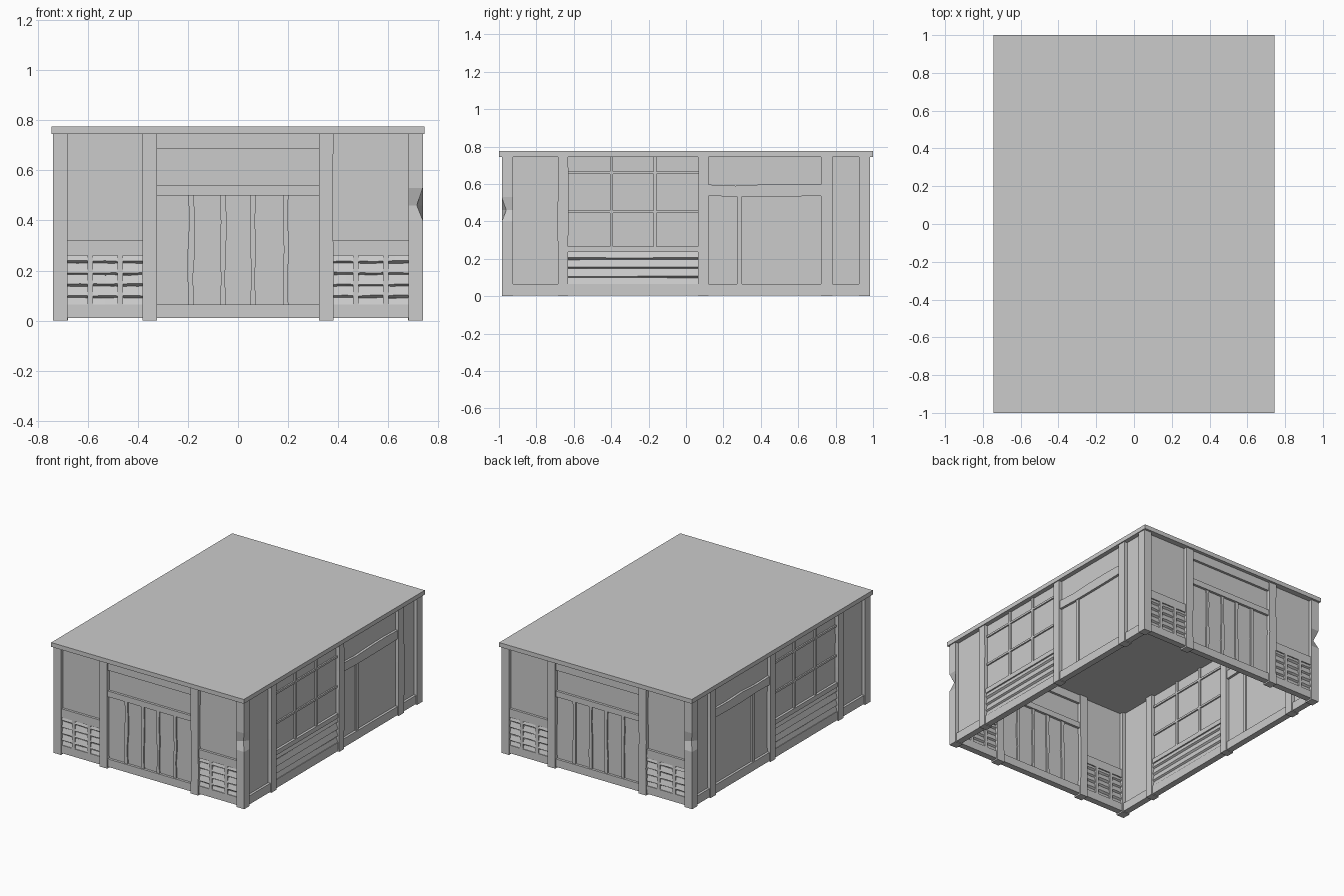
import bpy, bmesh, math, random
from mathutils import Matrix, Vector

random.seed(4)
cube = bpy.data.objects.get("Cube")
if cube:
    bpy.data.objects.remove(cube)

grey = bpy.data.materials.new("plain_grey")
grey.use_nodes = True
COLOUR = (0.6, 0.6, 0.6, 1)
grey.diffuse_color = COLOUR
grey.node_tree.nodes["Principled BSDF"].inputs["Base Color"].default_value = COLOUR

POST, RAIL, STRIP, PANEL = 0.06, 0.044, 0.03, 0.01   # depths of the wall layers
TOP, BASE = 0.747, 0.065                             # wall top, sill top


def loft(bm, rings):
    """Skin a row of equal rings and close both ends."""
    rows = [[bm.verts.new(p) for p in ring] for ring in rings]
    n = len(rows[0])
    for a, b in zip(rows, rows[1:]):
        for i in range(n):
            bm.faces.new((a[i], a[(i + 1) % n], b[(i + 1) % n], b[i]))
    bm.faces.new(rows[0][::-1])
    bm.faces.new(rows[-1])


def bar(bm, u0, u1, z0, z1, depth, wobble=0.0):
    """Beam in the wall plane, hand-hewn along its length when wobble is set."""
    upright = (z1 - z0) > (u1 - u0)
    steps = 4 if wobble else 1
    rings, h = [], depth / 2
    for i in range(steps + 1):
        t = i / steps
        j, k = (random.uniform(-wobble, wobble) if 0 < i < steps else 0 for _ in "ab")
        if upright:
            z, a, b = z0 + t * (z1 - z0), u0 + j, u1 + k
            rings.append([(a, -h, z), (b, -h, z), (b, h, z), (a, h, z)])
        else:
            u, a, b = u0 + t * (u1 - u0), z0 + j, z1 + k
            rings.append([(u, -h, a), (u, -h, b), (u, h, b), (u, h, a)])
    loft(bm, rings)


def slats(bm, u0, u1, z0, z1, count):
    """Stack of boards with undercut lower edges, on both sides of the wall."""
    step = (z1 - z0) / count
    for i in range(count):
        z = z0 + i * step
        side = [(0.006, z), (0.02, z + 0.009), (0.009, z + step)]
        prof = [(-d, h) for d, h in side] + [(d, h) for d, h in reversed(side)]
        loft(bm, [[(u, d, h + random.uniform(-0.002, 0.002)) for d, h in prof]
                  for u in (u0, (u0 + u1) / 2, u1)])


def finish(name, bm, matrix=Matrix()):
    bm.transform(matrix)
    bmesh.ops.recalc_face_normals(bm, faces=bm.faces)
    mesh = bpy.data.meshes.new(name)
    bm.to_mesh(mesh)
    bm.free()
    mesh.materials.append(grey)
    ob = bpy.data.objects.new(name, mesh)
    bpy.context.collection.objects.link(ob)


def end_wall(part, bm):
    if part == "panels":
        bar(bm, -0.7, 0.7, 0.02, TOP, PANEL)
    elif part == "posts":
        for s in (-1, 1):
            bar(bm, s * 0.352 - 0.029, s * 0.352 + 0.029, 0, TOP, POST, 0.003)
    elif part == "rails":
        bar(bm, -0.7, 0.7, 0.01, BASE, RAIL)
        bar(bm, -0.33, 0.33, 0.5, 0.54, RAIL)
        bar(bm, -0.33, 0.33, 0.685, TOP, RAIL)
        for s in (-1, 1):
            c = s * 0.53
            bar(bm, c - 0.16, c + 0.16, 0.26, 0.32, RAIL)
    elif part == "strips":
        for u in (-0.187, -0.06, 0.06, 0.19):
            bar(bm, u - 0.011, u + 0.011, BASE, 0.5, STRIP, 0.005)
        for s in (-1, 1):
            for u in (0.47, 0.59):
                bar(bm, s * u - 0.011, s * u + 0.011, BASE, 0.26, RAIL)
    else:
        for s in (-1, 1):
            for c in (0.43, 0.53, 0.63):
                slats(bm, s * c - 0.055, s * c + 0.055, 0.045, 0.275, 5)


def side_wall(part, bm):
    if part == "panels":
        bar(bm, -0.95, 0.95, 0.02, TOP, PANEL)
    elif part == "posts":
        for u0, u1 in ((-0.685, -0.63), (0.065, 0.12), (0.722, 0.782)):
            bar(bm, u0, u1, 0, TOP, POST, 0.002)
    elif part == "rails":
        bar(bm, -0.95, 0.95, 0.005, BASE, RAIL)
        bar(bm, -0.64, 0.07, 0.235, 0.267, RAIL)
        bar(bm, 0.11, 0.73, 0.537, 0.597, RAIL, 0.007)
    elif part == "strips":
        bar(bm, 0.274, 0.3, BASE, 0.54, STRIP)
        for z in (0.452, 0.661):
            bar(bm, -0.64, 0.07, z - 0.007, z + 0.007, STRIP)
        for u in (-0.398, -0.167):
            bar(bm, u - 0.008, u + 0.008, 0.26, TOP, STRIP + 0.004)
    else:
        slats(bm, -0.64, 0.07, 0.05, 0.245, 4)


# Four walls, the two long ones mirrored and the two ends turned about the centre
turn = lambda deg: Matrix.Rotation(math.radians(deg), 4, "Z")
front = Matrix.Translation((0, -0.955, 0))
left = turn(90) @ Matrix.Translation((0, -0.708, 0))
flip = Matrix.Scale(-1, 4, Vector((1, 0, 0)))
walls = (("front", end_wall, front), ("back", end_wall, turn(180) @ front),
         ("left", side_wall, left), ("right", side_wall, flip @ left))
for wall, build, matrix in walls:
    for part in ("panels", "posts", "rails", "strips", "slats"):
        bm = bmesh.new()
        build(part, bm)
        finish(f"{wall}_{part}", bm, matrix)

# Corner posts; two opposite ones have a chipped outer edge
for name, sx, sy in (("front_left", 1, -1), ("front_right", -1, -1),
                     ("back_left", 1, 1), ("back_right", -1, 1)):
    chipped = sx * sy < 0
    levels = [(0, 0), (0.4, 0), (0.46, 0.024 * chipped), (0.53, 0), (TOP, 0)]
    bm = bmesh.new()
    loft(bm, [[(sx * (0.738 - c), sy * (0.985 - c), z), (sx * 0.738, sy * 0.925, z),
               (sx * 0.68, sy * 0.925, z), (sx * 0.68, sy * 0.985, z)]
              for z, c in levels])
    finish(name + "_corner_post", bm)

# Flat roof slab
bm = bmesh.new()
bmesh.ops.create_cube(bm, size=1)
finish("roof", bm, Matrix.Translation((0, 0, 0.76)) @ Matrix.Diagonal((1.49, 2, 0.03, 1)))
